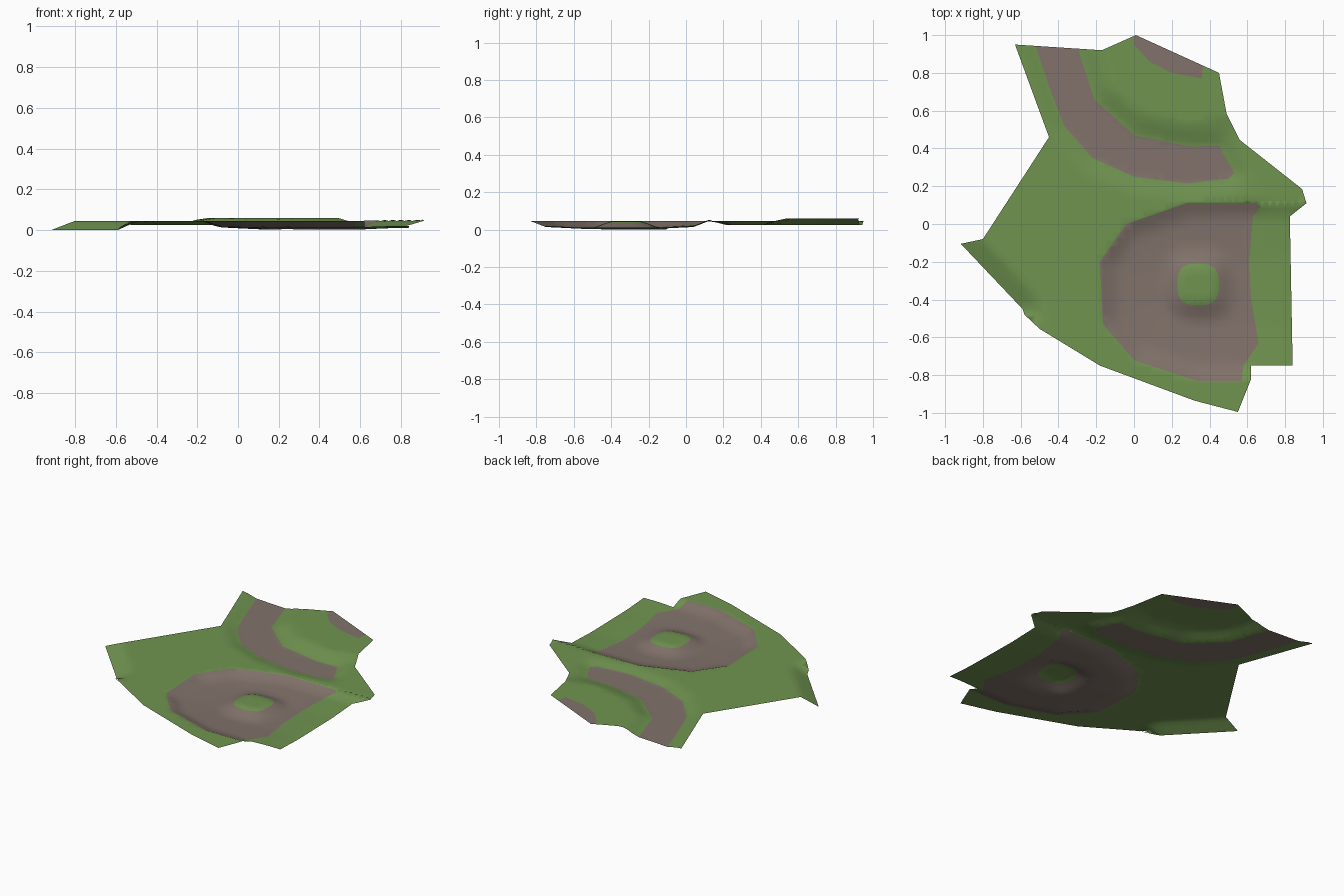
import bpy, math
from mathutils import Vector
from mathutils.geometry import delaunay_2d_cdt, intersect_point_line

if "Cube" in bpy.data.objects:
    bpy.data.objects.remove(bpy.data.objects["Cube"])


def material(name, rgb):
    m = bpy.data.materials.new(name)
    m.diffuse_color = (*rgb, 1)
    m.use_nodes = True
    m.node_tree.nodes["Principled BSDF"].inputs["Base Color"].default_value = m.diffuse_color
    return m


def poly(*pts):
    return [Vector(p) for p in pts]


def inside(p, pg):
    hit = False
    for a, b in zip(pg, pg[1:] + pg[:1]):
        if (a.y > p.y) != (b.y > p.y) and p.x < (b.x - a.x) * (p.y - a.y) / (b.y - a.y) + a.x:
            hit = not hit
    return hit


def seg_dist(p, a, b):
    q, t = intersect_point_line(p, a, b)
    q = a.lerp(b, min(1, max(0, t)))
    return (p - Vector((q.x, q.y))).length


def border_dist(p, pg):
    return min(seg_dist(p, a, b) for a, b in zip(pg, pg[1:] + pg[:1]))


def ramp(v, *stops):
    """Piecewise linear lookup through (position, value) stops."""
    if v <= stops[0][0]:
        return stops[0][1]
    for (a, x), (b, y) in zip(stops, stops[1:]):
        if v <= b:
            return x + (y - x) * (v - a) / (b - a)
    return stops[-1][1]


# Ground outline
outline = poly((-.63, .95), (-.45, .46), (-.8, -.08), (-.917, -.105), (-.59, -.45), (-.58, -.48),
               (-.5, -.555), (-.18, -.75), (.32, -.935), (.55, -.995), (.62, -.82), (.62, -.75),
               (.84, -.75), (.825, .04), (.913, .11), (.89, .185), (.56, .445), (.49, .585),
               (.45, .8), (.01, 1), (-.17, .92))
# Curved dirt path, corner dirt patch, and dirt floor of the bowl
path = poly((-.54, 1), (-.45, .73), (-.37, .52), (-.22, .35), (0, .25), (.28, .215), (.5, .24),
            (.53, .27), (.45, .415), (.3, .41), (0, .47), (-.21, .66), (-.32, 1))
patch = poly((0, 1.1), (0, .95), (.08, .86), (.2, .8), (.36, .77), (.38, 1))
dirt = poly((-.04, 0), (.28, .11), (.65, .11), (.67, .09), (.63, .04), (.61, -.2), (.62, -.4),
            (.66, -.63), (.58, -.75), (.57, -.83), (.33, -.83), (0, -.72), (-.165, -.53), (-.18, -.2))
# Carved bowl (runs out through the right edge) and raised rear hill
bowl = poly((-.04, 0), (.28, .115), (1.2, .13), (1.2, -.95), (.64, -.83), (.33, -.83), (0, -.72),
            (-.165, -.53), (-.18, -.2))
hill = poly((-.18, 1.1), (.6, 1.1), (.49, .58), (.3, .54), (.05, .6), (-.1, .72))
# Round knoll in the bowl
C = Vector((.34, -.32))


def knoll_r(p):
    return ((abs(p.x - C.x)) ** 3 + (abs(p.y - C.y)) ** 3) ** (1 / 3)


def ring(r):
    out = []
    for i in range(24):
        d = Vector((math.cos(i * math.pi / 12), math.sin(i * math.pi / 12)))
        out.append(C + d * (r / knoll_r(C + d)))
    return out


def height(p):
    z = .06 if inside(p, hill) else ramp(border_dist(p, hill), (0, .06), (.1, .045))
    if inside(p, path):
        z = .025
    else:
        z = .025 + (z - .025) * ramp(border_dist(p, path), (0, 0), (.08, 1))
    if inside(p, bowl):
        z = ramp(border_dist(p, bowl), (0, .045), (.08, .014), (.3, .003))
        z += ramp(p.x, (.6, 0), (.75, .007))
        z = max(z, ramp(knoll_r(p), (.08, .043), (.11, .035), (.2, 0)))
    skirt = seg_dist(p, outline[3], outline[4])
    return min(z, .45 * skirt)


# Triangulate the ground so colour borders fall on edges
verts, edges = [], []
for pg in (outline, path, patch, dirt, bowl, hill, ring(.11), ring(.08)):
    start = len(verts)
    for a, b in zip(pg, pg[1:] + pg[:1]):
        n = max(1, math.ceil((b - a).length / .04))
        verts += [a.lerp(b, i / n) for i in range(n)]
    n = len(verts) - start
    edges += [(start + i, start + (i + 1) % n) for i in range(n)]
for i in range(-23, 24):
    for j in range(-25, 26):
        p = Vector((i * .04, j * .04))
        if inside(p, outline) and border_dist(p, outline) > .01:
            verts.append(p)
pts, _, tris, *_ = delaunay_2d_cdt(verts, edges, [], 0, 1e-4)

knoll_top = ring(.11)
faces, mats = [], []
for t in tris:
    a, b, c = (pts[i] for i in t)
    m = (a + b + c) / 3
    area = (b - a).cross(c - a)
    if not inside(m, outline) or abs(area) < 1e-9:
        continue
    faces.append(list(t) if area > 0 else list(t)[::-1])
    brown = any(inside(m, g) for g in (path, patch, dirt)) and not inside(m, knoll_top)
    mats.append(int(brown))

used = sorted({i for f in faces for i in f})
remap = {v: k for k, v in enumerate(used)}
me = bpy.data.meshes.new("ground")
me.from_pydata([(pts[i].x, pts[i].y, height(pts[i])) for i in used], [],
               [[remap[i] for i in f] for f in faces])
me.materials.append(material("grass green", (.162, .296, .08)))
me.materials.append(material("dirt brown", (.223, .171, .147)))
for f, m in zip(me.polygons, mats):
    f.material_index = m
    f.use_smooth = True
me.update()
ob = bpy.data.objects.new("ground", me)
bpy.context.collection.objects.link(ob)
